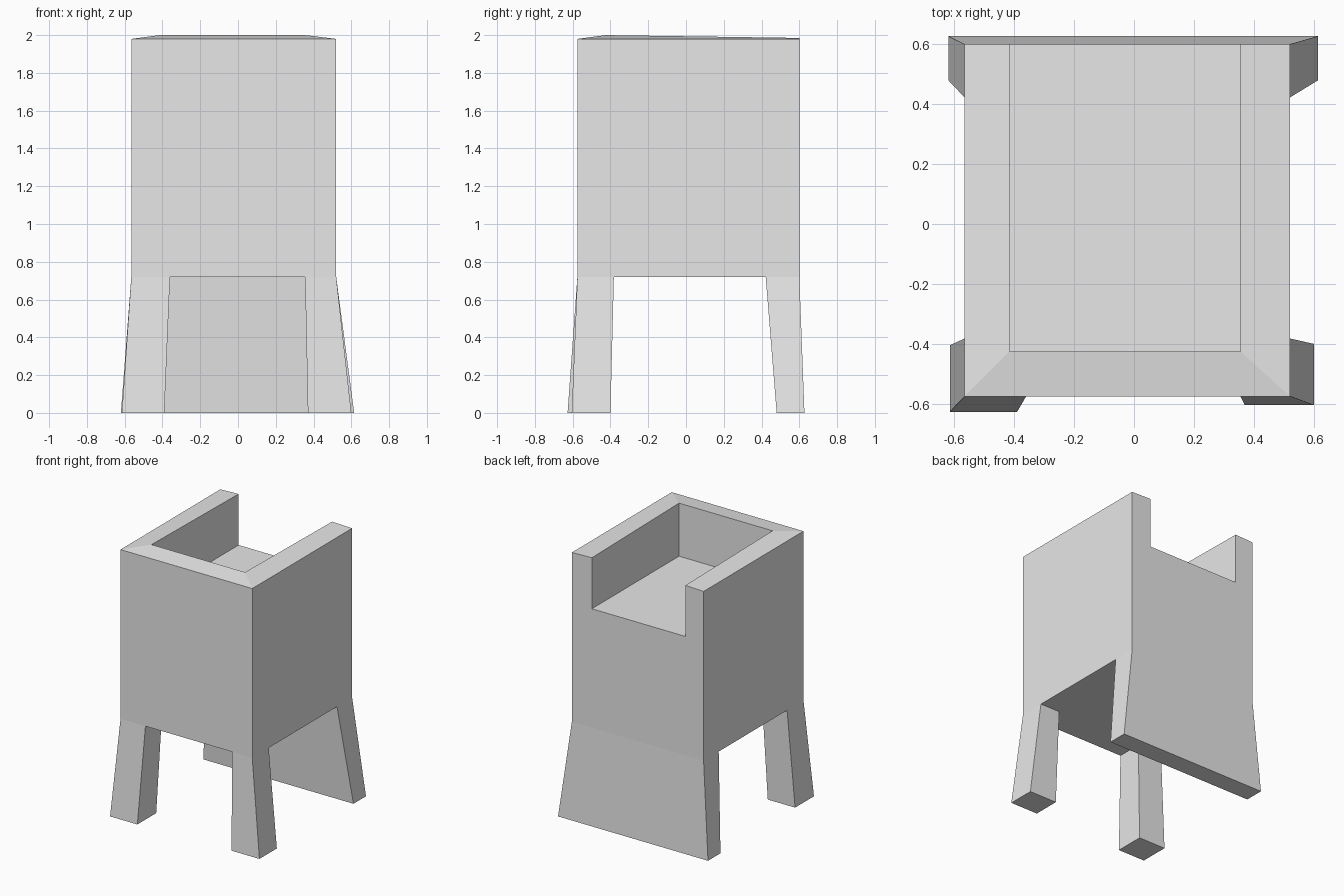
import bpy
import bmesh

cube = bpy.data.objects.get("Cube")
if cube:
    bpy.data.objects.remove(cube, do_unlink=True)

grey = bpy.data.materials.new("plain_grey")
grey.use_nodes = True
grey.diffuse_color = (0.8, 0.8, 0.8, 1)
grey.node_tree.nodes["Principled BSDF"].inputs["Base Color"].default_value = (0.8, 0.8, 0.8, 1)


def finish(bm, name):
    """Turn a bmesh into a flat shaded grey object."""
    mesh = bpy.data.meshes.new(name)
    bm.to_mesh(mesh)
    bm.free()
    mesh.materials.append(grey)
    obj = bpy.data.objects.new(name, mesh)
    bpy.context.collection.objects.link(obj)
    return obj


def ring(bm, rect, heights):
    """Four corners: front right, front left, back left, back right."""
    x0, x1, y0, y1 = rect
    corners = ((x0, y0), (x1, y0), (x1, y1), (x0, y1))
    return [bm.verts.new((x, y, z)) for (x, y), z in zip(corners, heights)]


def splayed_leg(name, top, foot):
    """Tapered leg, open where it meets the body."""
    bm = bmesh.new()
    upper = ring(bm, top, [BASE] * 4)
    lower = ring(bm, foot, [0] * 4)
    for i in range(4):
        j = (i + 1) % 4
        bm.faces.new((lower[i], lower[j], upper[j], upper[i]))
    bm.faces.new(lower[::-1])
    return finish(bm, name)


BASE, SEAT, EDGE, CREST = 0.72, 1.605, 1.98, 2.0
X0, X1, Y0, Y1 = -0.565, 0.52, -0.575, 0.60    # body outline
LX0, LX1 = -0.36, 0.355                        # inner sides of front legs
LY, PY = -0.382, 0.422                         # inner sides of legs and panel

# Body: tall box with a recess on top that is open at the back
bm = bmesh.new()
outer = (X0, X1, Y0, Y1)
inner = (-0.415, 0.355, -0.425, Y1)
bottom = ring(bm, outer, [BASE] * 4)
top = ring(bm, outer, [EDGE] * 4)
crest = ring(bm, inner, [CREST, CREST, 1.985, 1.985])
seat = ring(bm, inner, [SEAT] * 4)
for a, b in ((3, 0), (0, 1), (1, 2)):
    bm.faces.new((bottom[a], bottom[b], top[b], top[a]))
    bm.faces.new((top[a], top[b], crest[b], crest[a]))
    bm.faces.new((crest[a], crest[b], seat[b], seat[a]))
bm.faces.new(seat)
bm.faces.new((bottom[2], bottom[3], top[3], crest[3],
              seat[3], seat[2], crest[2], top[2]))
# Underside, left open above the legs and the back panel
outline = ((LX0, Y0), (LX0, LY), (X0, LY), (X0, PY),
           (X1, PY), (X1, LY), (LX1, LY), (LX1, Y0))
bm.faces.new([bm.verts.new((x, y, BASE)) for x, y in outline])
finish(bm, "body")

# Two front legs and the full width back panel
splayed_leg("front_right_leg", (X0, LX0, Y0, LY), (-0.615, -0.39, -0.627, -0.405))
splayed_leg("front_left_leg", (LX1, X1, Y0, LY), (0.37, 0.6, -0.605, -0.4))
splayed_leg("back_panel_leg", (X0, X1, PY, Y1), (-0.62, 0.615, 0.48, 0.627))
